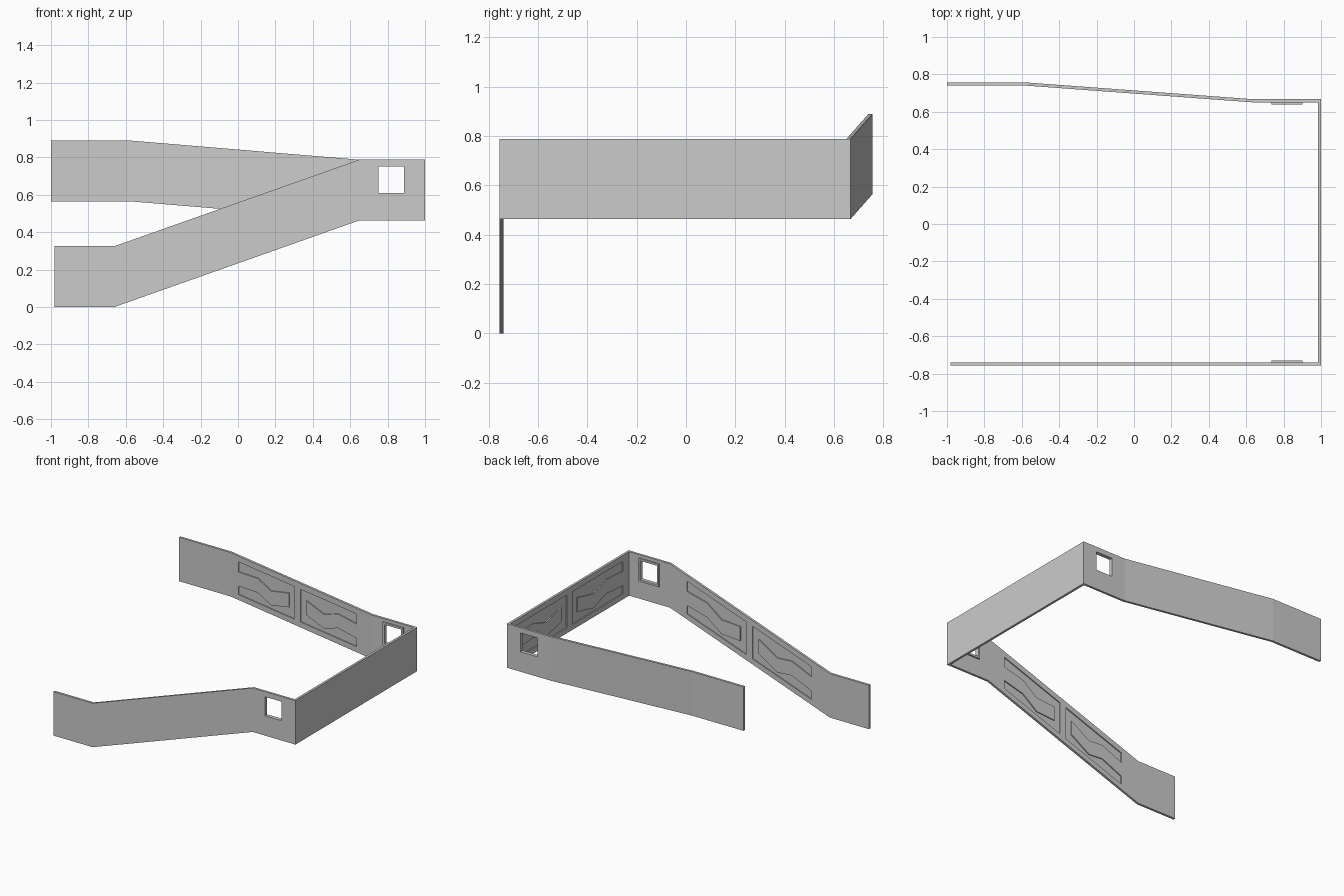
import bpy, bmesh
from mathutils import Vector

if "Cube" in bpy.data.objects:
    bpy.data.objects.remove(bpy.data.objects["Cube"])

H = 0.325      # wall height
T = 0.017      # wall thickness
DEPTH = 0.008  # depth of the recessed panels


def make(name, verts, faces, cutter=False):
    bm = bmesh.new()
    vs = [bm.verts.new(v) for v in verts]
    for f in faces:
        bm.faces.new([vs[i] for i in f])
    bmesh.ops.recalc_face_normals(bm, faces=bm.faces)
    me = bpy.data.meshes.new(name)
    bm.to_mesh(me)
    bm.free()
    ob = bpy.data.objects.new(name, me)
    bpy.context.collection.objects.link(ob)
    if cutter:
        ob.hide_render = True
        ob.display_type = 'WIRE'
    return ob


def cut(ob, cutter):
    m = ob.modifiers.new("cut", 'BOOLEAN')
    m.operation = 'DIFFERENCE'
    m.solver = 'EXACT'
    m.object = cutter


class Wall:
    """Strip through stations (s, outer point of its lower edge)."""

    def __init__(self, name, stations, inward):
        self.name, self.inward = name, Vector(inward)
        self.st = [(s, Vector(p)) for s, p in stations]
        verts, faces = [], []
        for s, p in self.st:
            verts += [self.at(s, h, d) for h, d in ((0, 0), (H, 0), (H, T), (0, T))]
        n = len(self.st)
        for i in range(n - 1):
            for k in range(4):
                a, b = i * 4 + k, i * 4 + (k + 1) % 4
                faces.append((a, b, b + 4, a + 4))
        faces += [(0, 1, 2, 3), tuple(range(4 * n - 4, 4 * n))]
        self.ob = make(name, verts, faces)

    def at(self, s, h, d):
        for (s0, p0), (s1, p1) in zip(self.st, self.st[1:]):
            if s <= s1 + 1e-6:
                break
        p = p0.lerp(p1, (s - s0) / (s1 - s0))
        return p + Vector((0, 0, h)) + self.inward * d

    def prism(self, name, poly, d0, d1, cutter=False):
        n = len(poly)
        verts = [self.at(s, h, d) for d in (d0, d1) for s, h in poly]
        faces = [tuple(range(n)), tuple(range(n, 2 * n))]
        faces += [(i, (i + 1) % n, (i + 1) % n + n, i + n) for i in range(n)]
        return make(self.name + "_" + name, verts, faces, cutter)

    def panels(self, length):
        # mirrored pair of recesses, each around a zigzag band
        inner, free = 0.025 / 0.51, 0.075 / 0.51
        top = [(1, .207), (.68, .222), (.45, .172), (free, .215)]
        band = top + [(s, h - .105) for s, h in reversed(top)]
        shape = [(1, .04), (inner, .04), (inner, .282), (1, .282)] + band
        for side in (1, -1):
            poly = [(side * length * s, h) for s, h in shape]
            cut(self.ob, self.prism("panel_cutter", poly, T - DEPTH, T + .03, True))

    def window(self):
        # square opening with a raised inner frame
        rect = lambda a, b, c, d: [(a, c), (b, c), (b, d), (a, d)]
        hole = self.prism("window_cutter", rect(.75, .887, .147, .287), -.05, .08, True)
        frame = self.prism("window_frame", rect(.735, .902, .132, .302), T - .001, T + .01)
        cut(self.ob, hole)
        cut(frame, hole)


# front wall, dropping down to the ground
front = Wall("front_wall", [(-.98, (-.98, -.757, 0)), (-.66, (-.66, -.757, 0)),
                            (.65, (.65, -.757, .463)), (1, (1, -.757, .463))], (0, 1, 0))
front.panels(.51)
front.window()

# back wall, splaying outward and rising
back = Wall("back_wall", [(-1, (-1, .757, .565)), (-.58, (-.58, .757, .565)),
                          (.64, (.64, .667, .463)), (1, (1, .667, .463))], (0, -1, 0))
back.panels(.51)
back.window()

# end wall joining the two
mid = (.650 - .740) / 2
end = Wall("end_wall", [(-.695, (1, mid - .695, .463)), (.695, (1, mid + .695, .463))], (-1, 0, 0))
end.panels(.62)
